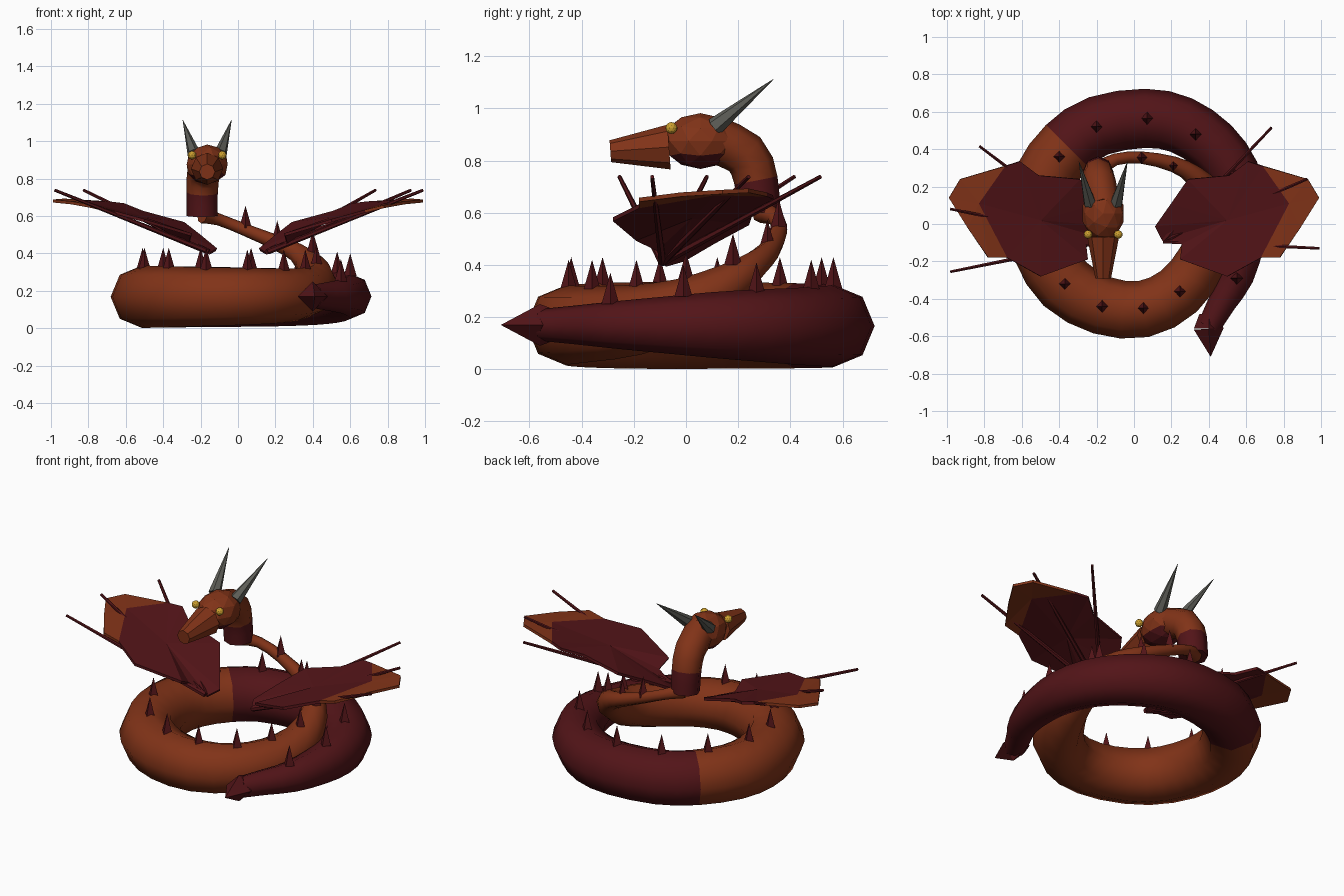
import bpy, bmesh, math
from mathutils import Vector, Matrix

if "Cube" in bpy.data.objects:
    bpy.data.objects.remove(bpy.data.objects["Cube"])


def material(name, rgb):
    m = bpy.data.materials.new(name)
    m.diffuse_color = (*rgb, 1)
    m.use_nodes = True
    m.node_tree.nodes["Principled BSDF"].inputs["Base Color"].default_value = m.diffuse_color
    return m


ORANGE = material("rust_orange", (0.22, 0.033, 0.009))
DARK = material("dark_red", (0.085, 0.007, 0.009))
HORN = material("horn_grey", (0.11, 0.11, 0.095))
GOLD = material("eye_gold", (0.62, 0.36, 0.03))


def finish(name, bm, mats, smooth=False):
    bmesh.ops.recalc_face_normals(bm, faces=bm.faces)
    for f in bm.faces:
        f.smooth = smooth
    me = bpy.data.meshes.new(name)
    bm.to_mesh(me)
    bm.free()
    for m in mats:
        me.materials.append(m)
    ob = bpy.data.objects.new(name, me)
    bpy.context.collection.objects.link(ob)
    return ob


def spline(points, steps):
    """Catmull-Rom through (x, y, z, radius) points."""
    p = [Vector(q) for q in points]
    p = [2 * p[0] - p[1]] + p + [2 * p[-1] - p[-2]]
    out = []
    for i in range(1, len(p) - 2):
        a, b, c, d = p[i - 1:i + 3]
        for s in range(steps):
            t = s / steps
            out.append(0.5 * (2 * b + (c - a) * t + (2 * a - 5 * b + 4 * c - d) * t * t
                              + (3 * b - a - 3 * c + d) * t ** 3))
    return out + [p[-2]]


def tube(name, points, steps, ref, colour_rule, sides=8):
    path = spline(points, steps)
    bm = bmesh.new()
    rings = []
    for i, q in enumerate(path):
        tan = (path[min(i + 1, len(path) - 1)] - path[max(i - 1, 0)]).to_3d().normalized()
        u = tan.cross(Vector(ref)).normalized()
        v = u.cross(tan)
        rings.append([bm.verts.new(q.to_3d() + q.w * (u * math.cos(k * math.tau / sides)
                      + v * math.sin(k * math.tau / sides))) for k in range(sides)])
    for i in range(len(rings) - 1):
        for k in range(sides):
            n = (k + 1) % sides
            f = bm.faces.new((rings[i][k], rings[i][n], rings[i + 1][n], rings[i + 1][k]))
            f.material_index = colour_rule(i / steps)
    bm.faces.new(rings[0]).material_index = colour_rule(0)
    bm.faces.new(rings[-1]).material_index = colour_rule(len(points))
    ob = finish(name, bm, [ORANGE, DARK], True)
    for f in ob.data.polygons:
        if len(f.vertices) > 4:
            f.use_smooth = False
    return ob


def cone(name, base, tip, r1, r2, sides, mat):
    base, tip = Vector(base), Vector(tip)
    d = tip - base
    bm = bmesh.new()
    rot = d.to_track_quat('Z', 'Y').to_matrix().to_4x4()
    bmesh.ops.create_cone(bm, cap_ends=True, segments=sides, radius1=r1, radius2=r2,
                          depth=d.length, matrix=Matrix.Translation((base + tip) / 2) @ rot)
    return finish(name, bm, [mat])


# Coiled body: tail, one full loop, then the thin rising neck
body = [
    (0.40, -0.55, 0.17, 0.062), (0.47, -0.42, 0.17, 0.075), (0.55, -0.28, 0.17, 0.09),
    (0.59, -0.09, 0.17, 0.108), (0.59, 0.09, 0.17, 0.125), (0.535, 0.27, 0.168, 0.138),
    (0.42, 0.42, 0.165, 0.147), (0.25, 0.53, 0.165, 0.154), (0.06, 0.565, 0.166, 0.158),
    (-0.19, 0.525, 0.167, 0.161), (-0.355, 0.415, 0.167, 0.163), (-0.48, 0.24, 0.168, 0.165),
    (-0.515, 0.06, 0.168, 0.166), (-0.48, -0.14, 0.168, 0.166), (-0.37, -0.32, 0.168, 0.163),
    (-0.17, -0.435, 0.168, 0.157), (0.05, -0.455, 0.170, 0.152), (0.24, -0.36, 0.174, 0.145),
    (0.365, -0.19, 0.19, 0.135), (0.42, 0.0, 0.24, 0.112), (0.39, 0.17, 0.33, 0.08),
    (0.32, 0.26, 0.40, 0.055), (0.21, 0.32, 0.455, 0.042), (0.04, 0.355, 0.525, 0.033),
    (-0.10, 0.345, 0.58, 0.032), (-0.19, 0.29, 0.605, 0.045)]
tube("coiled_body", body, 2, (0, 0, 1), lambda t: 1 if t < 10 else 0)
cone("tail_tip", (0.40, -0.56, 0.17), (0.41, -0.71, 0.17), 0.08, 0, 4, DARK)
cone("tail_tip_base", (0.40, -0.56, 0.17), (0.40, -0.48, 0.17), 0.08, 0.05, 4, DARK)

# Thick upper neck with a dark collar
tube("upper_neck", [(-0.192, 0.28, 0.60, 0.082), (-0.192, 0.268, 0.725, 0.084),
                    (-0.185, 0.225, 0.825, 0.088), (-0.165, 0.10, 0.885, 0.09)],
     2, (1, 0, 0), lambda t: 1 if t < 1 else 0)

# Back spikes: centre and base height
spikes = [(0.55, -0.29, 0.25), (0.60, -0.01, 0.28), (0.53, 0.27, 0.29), (0.33, 0.48, 0.30),
          (0.07, 0.565, 0.31), (-0.2, 0.52, 0.31), (-0.4, 0.36, 0.31), (-0.51, 0.12, 0.31),
          (-0.5, -0.1, 0.31), (-0.37, -0.32, 0.31), (-0.17, -0.44, 0.31), (0.05, -0.45, 0.30),
          (0.245, -0.36, 0.30), (0.36, -0.19, 0.30), (0.42, 0.0, 0.33), (0.40, 0.18, 0.40),
          (0.21, 0.312, 0.455), (0.04, 0.355, 0.535)]
for i, (x, y, z) in enumerate(spikes):
    cone(f"back_spike_{i + 1}", (x, y, z), (x, y, z + 0.12), 0.034, 0, 4, DARK)

# Skull, dark on the underside
bm = bmesh.new()
bmesh.ops.create_icosphere(bm, subdivisions=2, radius=1)
bm.transform(Matrix.Translation((-0.165, 0.055, 0.875)) @ Matrix.Diagonal((0.115, 0.145, 0.107, 1)))
for f in bm.faces:
    f.material_index = 1 if f.calc_center_median().z < 0.835 else 0
finish("skull", bm, [ORANGE, DARK])
cone("snout", (-0.165, -0.065, 0.852), (-0.165, -0.29, 0.836), 0.086, 0.042, 8, ORANGE)

# Eyes and horns
for s, side in ((-1, "left"), (1, "right")):
    bm = bmesh.new()
    bmesh.ops.create_icosphere(bm, subdivisions=2, radius=0.023,
                               matrix=Matrix.Translation((-0.165 + s * 0.081, -0.056, 0.925)))
    finish(f"{side}_eye", bm, [GOLD])
    cone(f"{side}_horn", (-0.165 + s * 0.07, 0.11, 0.93), (-0.165 + s * 0.13, 0.335, 1.112),
         0.036, 0.001, 6, HORN)

# Wing membranes: dark fan plus an orange outer strip
inner = [(0.115, -0.01, 0.42), (0.2, 0.11, 0.49), (0.29, 0.24, 0.56), (0.51, 0.26, 0.62),
         (0.61, 0.335, 0.66), (0.69, 0.31, 0.67), (0.83, 0.11, 0.675), (0.68, -0.18, 0.625),
         (0.5, -0.28, 0.575), (0.25, -0.19, 0.50), (0.26, -0.11, 0.46), (0.15, -0.08, 0.40)]
outer = [(0.93, 0.24, 0.685), (0.99, 0.14, 0.68), (0.89, -0.02, 0.67), (0.78, -0.18, 0.65)]
bone_tips = {"right": [(0.735, 0.515), (0.925, 0.24), (0.99, -0.13)],
             "left": [(-0.825, 0.415), (-0.98, 0.08), (-0.98, -0.255)]}
for s, side in ((-1, "left"), (1, "right")):
    bm = bmesh.new()
    ring = [bm.verts.new((s * x, y, z)) for x, y, z in inner]
    edge = [bm.verts.new((s * x, y, z)) for x, y, z in outer]
    mid = bm.verts.new((s * 0.5, 0.02, 0.585))
    for i in range(len(ring)):
        bm.faces.new((mid, ring[i], ring[(i + 1) % len(ring)]))
    rim = [ring[5]] + edge + [ring[7]]
    for a, b in zip(rim, rim[1:]):
        bm.faces.new((ring[6], a, b)).material_index = 1
    ob = finish(f"{side}_wing_membrane", bm, [DARK, ORANGE])
    mod = ob.modifiers.new("thickness", 'SOLIDIFY')
    mod.thickness, mod.offset = 0.016, 0
    # Wing finger bones fan out from the shoulder
    for i, (x, y) in enumerate(bone_tips[side]):
        cone(f"{side}_wing_bone_{i + 1}", (s * 0.16, -0.09, 0.41), (x, y, 0.738),
             0.016, 0.008, 6, DARK)
